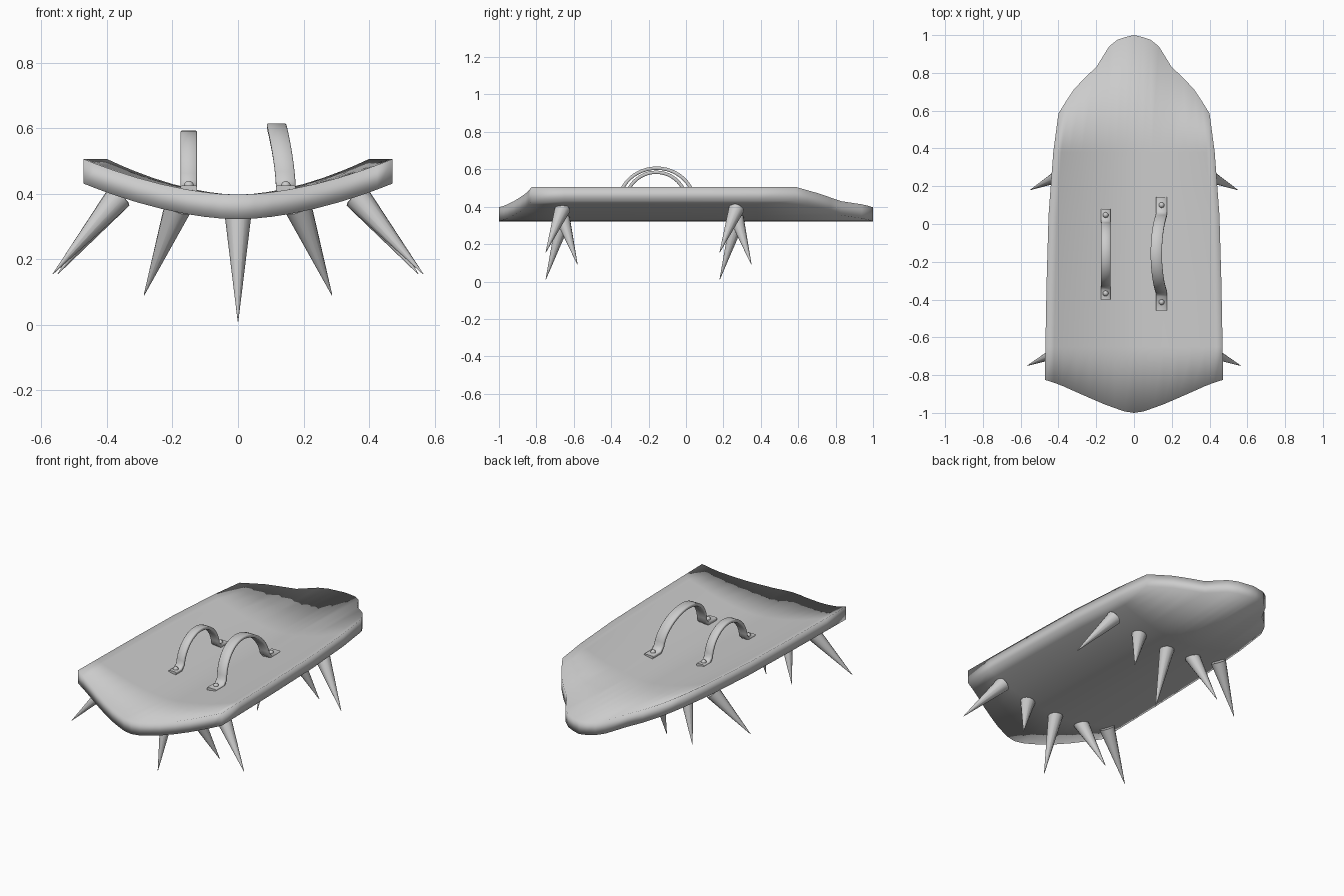
import bpy, bmesh
from math import sin, cos, pi
from mathutils import Vector

if "Cube" in bpy.data.objects:
    bpy.data.objects.remove(bpy.data.objects["Cube"])

steel = bpy.data.materials.new("grey_steel")
steel.use_nodes = True
steel.diffuse_color = (0.6, 0.6, 0.6, 1)
steel.node_tree.nodes["Principled BSDF"].inputs["Base Color"].default_value = (0.6, 0.6, 0.6, 1)


def finish(bm, name, sharp=None):
    bmesh.ops.recalc_face_normals(bm, faces=bm.faces)
    for f in bm.faces:
        f.smooth = True
    mesh = bpy.data.meshes.new(name)
    bm.to_mesh(mesh)
    bm.free()
    mesh.materials.append(steel)
    ob = bpy.data.objects.new(name, mesh)
    bpy.context.collection.objects.link(ob)
    if sharp:
        bpy.ops.object.select_all(action='DESELECT')
        ob.select_set(True)
        bpy.context.view_layer.objects.active = ob
        bpy.ops.object.shade_smooth_by_angle(angle=sharp)
    return ob


def lerp(points, t):
    for (a, va), (b, vb) in zip(points, points[1:]):
        if t <= b:
            return va + (vb - va) * max(0, t - a) / (b - a)
    return points[-1][1]


# Outline of the curved board: half width along y, end positions across u
WIDTH = [(-0.825, 0.472), (-0.4, 0.465), (0, 0.455), (0.3, 0.438), (0.585, 0.4)]
FRONT = [(0, -1), (0.11, -0.992), (0.33, -0.955), (0.6, -0.9), (0.85, -0.847), (1, -0.825)]
BACK = [(0, 1), (0.11, 0.99), (0.22, 0.975), (0.33, 0.94), (0.5, 0.83), (0.65, 0.775),
        (0.8, 0.71), (0.9, 0.65), (1, 0.585)]
THICK = 0.075


def under(x, y):
    u = abs(x) / lerp(WIDTH, y)
    return 0.322 + 0.109 * u ** 1.75


# Shield board: a grid of columns, thickened straight up
half = [u for u, _ in BACK]
columns = [-u for u in reversed(half[1:])] + half
bm = bmesh.new()
grid = []
for u in columns:
    rows = [lerp(FRONT, abs(u)), -0.65, -0.3, 0.05, 0.38, lerp(BACK, abs(u))]
    grid.append([bm.verts.new((u * lerp(WIDTH, y), y, under(u * lerp(WIDTH, y), y))) for y in rows])
for a, b in zip(grid, grid[1:]):
    for j in range(len(a) - 1):
        bm.faces.new((a[j], b[j], b[j + 1], a[j + 1]))
raised = bmesh.ops.extrude_face_region(bm, geom=bm.faces[:], use_keep_orig=True)
bmesh.ops.translate(bm, vec=(0, 0, THICK), verts=[g for g in raised["geom"] if isinstance(g, bmesh.types.BMVert)])
finish(bm, "shield_board")


# Spikes on the underside
def spike(name, base, tip, radius=0.042):
    base, tip = Vector(base), Vector(tip)
    axis = tip - base
    bm = bmesh.new()
    bmesh.ops.create_cone(bm, cap_ends=True, segments=12, radius1=radius, radius2=0.001, depth=axis.length)
    bmesh.ops.translate(bm, vec=(0, 0, axis.length / 2), verts=bm.verts)
    bmesh.ops.rotate(bm, cent=(0, 0, 0), matrix=axis.to_track_quat('Z', 'Y').to_matrix(), verts=bm.verts)
    bmesh.ops.translate(bm, vec=base, verts=bm.verts)
    finish(bm, name, 0.7)


for row, y, reach in (("front", -0.65, 0.565), ("back", 0.28, 0.55)):
    spike(row + "_centre_spike", (0, y, 0.345), (0, y - 0.1, 0.01))
    for side, s in (("left", 1), ("right", -1)):
        spike(f"{row}_{side}_inner_spike", (s * 0.185, y - 0.015, 0.355), (s * 0.287, y + 0.07, 0.09))
        spike(f"{row}_{side}_outer_spike", (s * 0.365, y - 0.01, 0.388), (s * reach, y - 0.1, 0.155))


# Arched strap handles: a rounded strip swept along feet and arch
def handle(name, x, cy, reach, top, foot, width, lean):
    floor = under(x, cy) + THICK + 0.004
    path = [Vector((x, cy - reach - foot, floor)), Vector((x, cy - reach - 0.012, floor))]
    for i in range(1, 24):
        a = pi * i / 24
        h = sin(a)
        path.append(Vector((x - lean * h ** 1.6, cy - (reach - 0.01) * cos(a), floor + (top - 0.009 - floor) * h)))
    path += [Vector((x, cy + reach + 0.012, floor)), Vector((x, cy + reach + foot, floor))]
    section = [(sx * (width / 2 - dx), sz * dz) for sx, sz, order in
               ((1, 1, 1), (-1, 1, -1), (-1, -1, 1), (1, -1, -1))
               for dx, dz in ((0, 0.005), (0.004, 0.009))[::order]]
    bm = bmesh.new()
    rings = []
    for i, p in enumerate(path):
        d = path[min(i + 1, len(path) - 1)] - path[max(i - 1, 0)]
        normal = Vector((0, -d.z, d.y)).normalized()
        rings.append([bm.verts.new(p + Vector((w, 0, 0)) + normal * t) for w, t in section])
    n = len(section)
    for a, b in zip(rings, rings[1:]):
        for k in range(n):
            bm.faces.new((a[k], a[(k + 1) % n], b[(k + 1) % n], b[k]))
    bm.faces.new(rings[0])
    bm.faces.new(rings[-1])
    finish(bm, name, 0.9)
    # Domed rivets on the two feet
    for end, s in (("front", -1), ("back", 1)):
        bm = bmesh.new()
        bmesh.ops.create_uvsphere(bm, u_segments=12, v_segments=8, radius=0.015)
        bmesh.ops.translate(bm, vec=(x, cy + s * (reach + foot * 0.5), floor + 0.008), verts=bm.verts)
        finish(bm, f"{name}_{end}_rivet")


handle("right_handle", -0.15, -0.16, 0.175, 0.593, 0.065, 0.05, 0)
handle("left_handle", 0.146, -0.157, 0.213, 0.615, 0.088, 0.06, 0.028)
